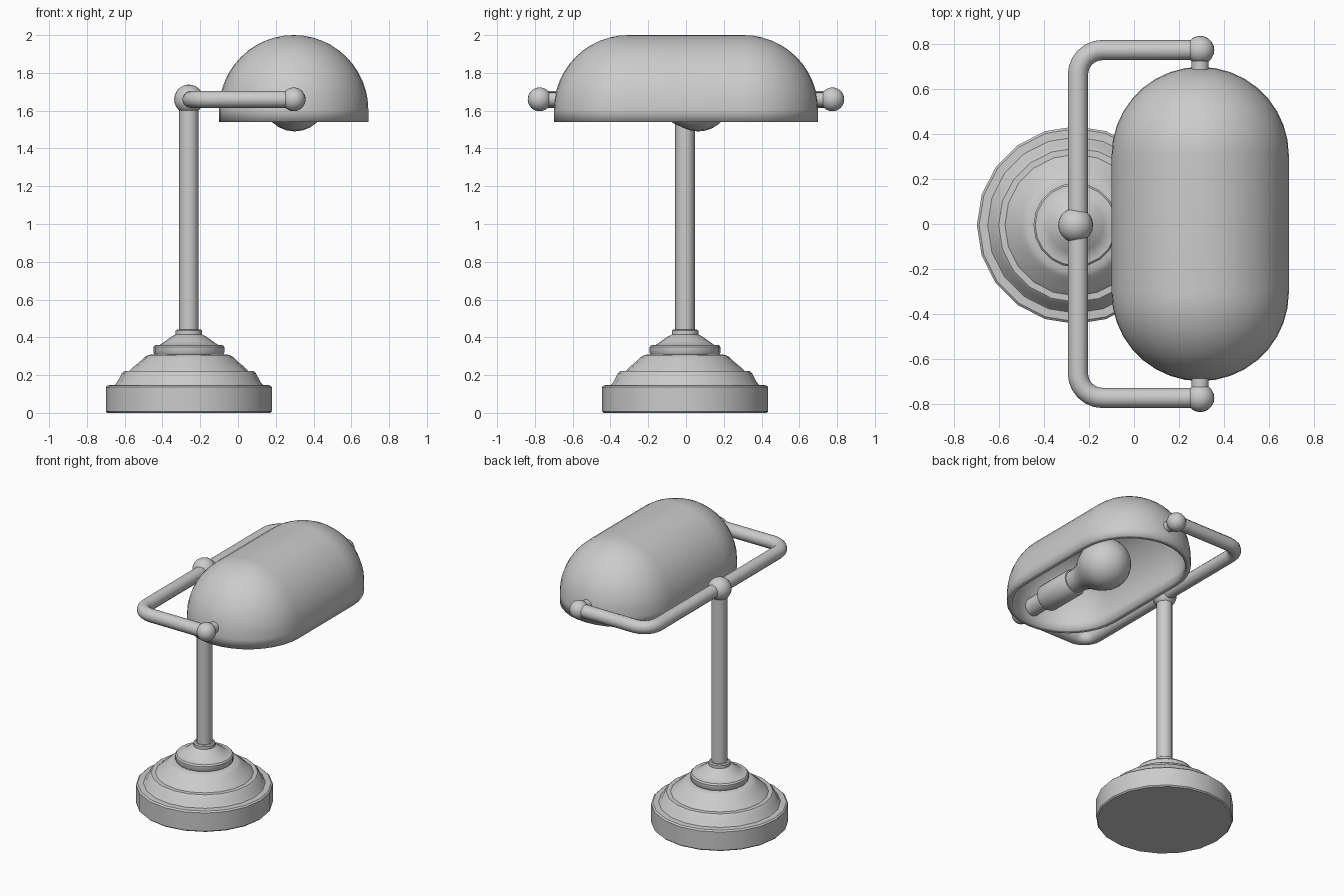
import bpy, bmesh
from math import sin, cos, pi, radians
from mathutils import Matrix

if "Cube" in bpy.data.objects:
    bpy.data.objects.remove(bpy.data.objects["Cube"])

PX, PY = -0.26, -0.005     # pole axis
SX, SZ = 0.295, 1.66       # shade axis and arm height


def add(name, bm, angle=35):
    me = bpy.data.meshes.new(name)
    bm.to_mesh(me)
    bm.free()
    ob = bpy.data.objects.new(name, me)
    bpy.context.collection.objects.link(ob)
    bpy.ops.object.select_all(action='DESELECT')
    ob.select_set(True)
    bpy.context.view_layer.objects.active = ob
    bpy.ops.object.shade_smooth_by_angle(angle=radians(angle))
    return ob


def lathe(name, profile, sides, matrix):
    """Spin (radius, height) points around local z; capped ends."""
    bm = bmesh.new()
    rings = [[bm.verts.new((r * cos(2 * pi * j / sides), r * sin(2 * pi * j / sides), z))
              for j in range(sides)] for r, z in profile]
    for a, b in zip(rings, rings[1:]):
        for j in range(sides):
            k = (j + 1) % sides
            bm.faces.new((a[j], a[k], b[k], b[j]))
    bm.faces.new(rings[0][::-1])
    bm.faces.new(rings[-1])
    bm.transform(matrix)
    return add(name, bm)


def ball(name, loc, r, seg=20):
    bm = bmesh.new()
    bmesh.ops.create_uvsphere(bm, u_segments=seg, v_segments=seg // 2 + 2, radius=r,
                              matrix=Matrix.Translation(loc))
    return add(name, bm, 60)


# stepped base and pole
axis = Matrix.Translation((PX, PY, 0))
lathe("base", [(0.432, 0), (0.44, 0.008), (0.44, 0.137), (0.43, 0.146), (0.392, 0.148),
               (0.378, 0.165), (0.355, 0.21), (0.343, 0.221), (0.315, 0.222), (0.295, 0.242),
               (0.255, 0.275), (0.235, 0.295), (0.215, 0.307), (0.182, 0.31), (0.188, 0.32),
               (0.188, 0.348), (0.18, 0.358), (0.155, 0.36), (0.125, 0.38),
               (0.09, 0.405), (0.07, 0.415), (0.07, 0.435), (0.062, 0.441)], 20, axis)
lathe("pole", [(0.052, 0.42), (0.052, SZ)], 12, axis)
ball("pole_joint", (PX, PY, SZ), 0.078)

# bent arm: half path with a rounded corner, mirrored
R, AX, AY = 0.11, -0.25, 0.775
half = [(AX + R - R * cos(t * pi / 12), AY - R + R * sin(t * pi / 12)) for t in range(7)]
half.append((SX, AY))
path = [(x, -y) for x, y in reversed(half)] + half
cu = bpy.data.curves.new("arm", 'CURVE')
cu.dimensions = '3D'
cu.bevel_depth = 0.045
cu.bevel_resolution = 4
cu.use_fill_caps = True
sp = cu.splines.new('POLY')
sp.points.add(len(path) - 1)
for p, (x, y) in zip(sp.points, path):
    p.co = (x, y, SZ, 1)
sp.use_smooth = True
arm = bpy.data.objects.new("arm", cu)
bpy.context.collection.objects.link(arm)

# pivot knobs and pins at both ends of the shade
for side, s in (("front", -1), ("back", 1)):
    ball(side + "_knob", (SX, s * AY, SZ), 0.063)
    lathe(side + "_pin", [(0.038, 0.66), (0.038, 0.76)], 16,
          Matrix.Translation((SX, 0, SZ)) @ Matrix.Rotation(-s * pi / 2, 4, 'X'))

# shade: stretched dome with a short straight skirt, hollow below
SR, OFF, N, M = 0.395, 0.305, 36, 12
bm = bmesh.new()
levels = [(SR, 1.54)] + [(SR * cos(i * pi / 2 / M), 1.605 + SR * sin(i * pi / 2 / M))
                         for i in range(M + 1)]
rings = []
for r, z in levels:
    ring = []
    for s in (1, -1):
        for j in range(N // 2 + 1):
            a = 2 * pi * j / N
            ring.append(bm.verts.new((SX + s * r * cos(a), s * (OFF + r * sin(a)), z)))
    rings.append(ring)
n = len(rings[0])
for a, b in zip(rings, rings[1:]):
    for j in range(n):
        k = (j + 1) % n
        bm.faces.new((a[j], a[k], b[k], b[j]))
bmesh.ops.remove_doubles(bm, verts=bm.verts, dist=1e-5)
shade = add("shade", bm)
mod = shade.modifiers.new("thickness", 'SOLIDIFY')
mod.thickness = 0.035
mod.offset = -1

# bulb and socket lying along y inside the shade
along_y = Matrix.Translation((SX + 0.005, 0, SZ)) @ Matrix.Rotation(-pi / 2, 4, 'X')
lathe("socket", [(0.06, -0.68), (0.06, -0.53), (0.085, -0.51), (0.09, -0.50),
                 (0.09, -0.24), (0.085, -0.23)], 20, along_y)
dome = [(0.17 * sin(a * pi / 14), 0.065 - 0.17 * cos(a * pi / 14)) for a in range(5, 14)]
lathe("bulb", [(0.075, -0.25), (0.08, -0.17), (0.1, -0.11), (0.135, -0.05)] + dome
      + [(0.005, 0.235)], 24, along_y)
